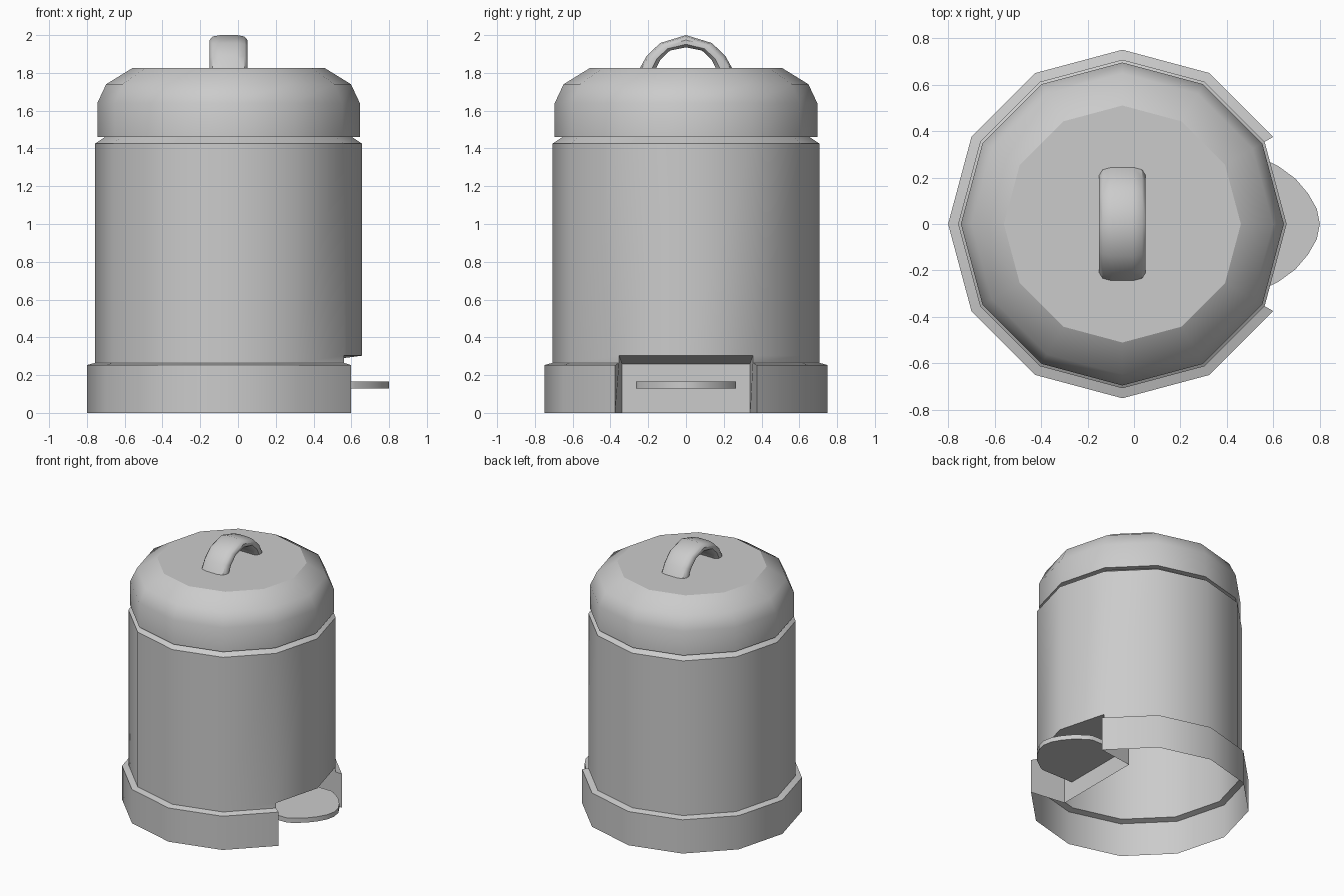
import bpy, bmesh
from math import sin, cos, pi, radians

if "Cube" in bpy.data.objects:
    bpy.data.objects.remove(bpy.data.objects["Cube"])

CX, N = -0.05, 12          # bin axis and number of sides


def finish(name, bm, angle=36, recalc=True):
    bm.normal_update()
    if recalc:
        bmesh.ops.recalc_face_normals(bm, faces=bm.faces)
    me = bpy.data.meshes.new(name)
    bm.to_mesh(me)
    bm.free()
    ob = bpy.data.objects.new(name, me)
    bpy.context.collection.objects.link(ob)
    me.polygons.foreach_set("use_smooth", [True] * len(me.polygons))
    me.set_sharp_from_angle(angle=radians(angle))
    return ob


def lathe(bm, profile, skip=lambda k, row: False):
    rings = [[bm.verts.new((CX + r * cos(2 * pi * k / N), r * sin(2 * pi * k / N), z))
              for k in range(N)] for r, z in profile]
    for i in range(len(rings) - 1):
        for k in range(N):
            if not skip(k, i):
                j = (k + 1) % N
                bm.faces.new((rings[i][k], rings[i][j], rings[i + 1][j], rings[i + 1][k]))
    loose = [v for v in bm.verts if not v.link_faces]
    bmesh.ops.delete(bm, geom=loose, context='VERTS')
    return rings


# Hollow body with flared base, open at the two sides above the pedal
bm = bmesh.new()
lathe(bm, [(.75, 0), (.75, .253), (.707, .265), (.707, .303), (.707, 1.425), (.655, 1.46)],
      skip=lambda k, row: k in (N - 1, 0) and row < 3)
finish("body", bm, recalc=False)

# Recess behind the pedal: two cheeks, back panel and sloping ceiling
bm = bmesh.new()
for s in (1, -1):
    cheek = [(.5995, .375, 0), (.5995, .375, .253), (.562, .3535, .265),
             (.562, .3535, .303), (.33, .34, .26), (.33, .34, 0)]
    bm.faces.new([bm.verts.new((x, s * y, z)) for x, y, z in cheek][::s])
bm.faces.new([bm.verts.new(p) for p in
              [(.33, -.34, 0), (.33, .34, 0), (.33, .34, .26), (.33, -.34, .26)]])
bm.faces.new([bm.verts.new(p) for p in
              [(.562, .3535, .303), (.657, 0, .303), (.562, -.3535, .303),
               (.33, -.34, .26), (.33, .34, .26)]])
finish("pedal_recess", bm, recalc=False)

# Pedal plate with rounded front
half = [(.33, .265), (.59, .265), (.62, .25), (.695, .195), (.75, .13), (.787, .065)]
outline = half + [(.8, 0)] + [(x, -y) for x, y in reversed(half)]
bm = bmesh.new()
face = bm.faces.new([bm.verts.new((x, y, .13)) for x, y in outline])
ext = bmesh.ops.extrude_face_region(bm, geom=[face])
bmesh.ops.translate(bm, vec=(0, 0, .035),
                    verts=[g for g in ext["geom"] if isinstance(g, bmesh.types.BMVert)])
finish("pedal", bm)

# Lid with rounded shoulder and a separate flat cap face
bm = bmesh.new()
rings = lathe(bm, [(.655, 1.46), (.695, 1.46), (.695, 1.64), (.648, 1.74), (.51, 1.825)])
bm.faces.new([bm.verts.new(v.co) for v in rings[-1]])
finish("lid", bm, recalc=False)

# Arched handle: rounded strap section swept over an arch
# arch stations: outer (y, z) and inner (y, z)
quarter = [((.247, 1.82), (.16, 1.82)), ((.208, 1.89), (.137, 1.868)),
           ((.137, 1.958), (.085, 1.918)), ((0, 2.0), (0, 1.935))]
arch = quarter + [((-o[0], o[1]), (-i[0], i[1])) for o, i in reversed(quarter[:-1])]
# section: x offset and blend from outer (0) to inner (1)
section = [(-.1, .4), (-.085, .12), (-.045, 0), (.045, 0), (.085, .12), (.1, .4),
           (.1, .75), (.08, 1), (-.08, 1), (-.1, .75)]
bm = bmesh.new()
loops = [[bm.verts.new((CX + x, o[0] + (i[0] - o[0]) * t, o[1] + (i[1] - o[1]) * t))
          for x, t in section] for o, i in arch]
for a, b in zip(loops, loops[1:]):
    for k in range(len(section)):
        j = (k + 1) % len(section)
        bm.faces.new((a[k], a[j], b[j], b[k]))
finish("handle", bm, 40)
